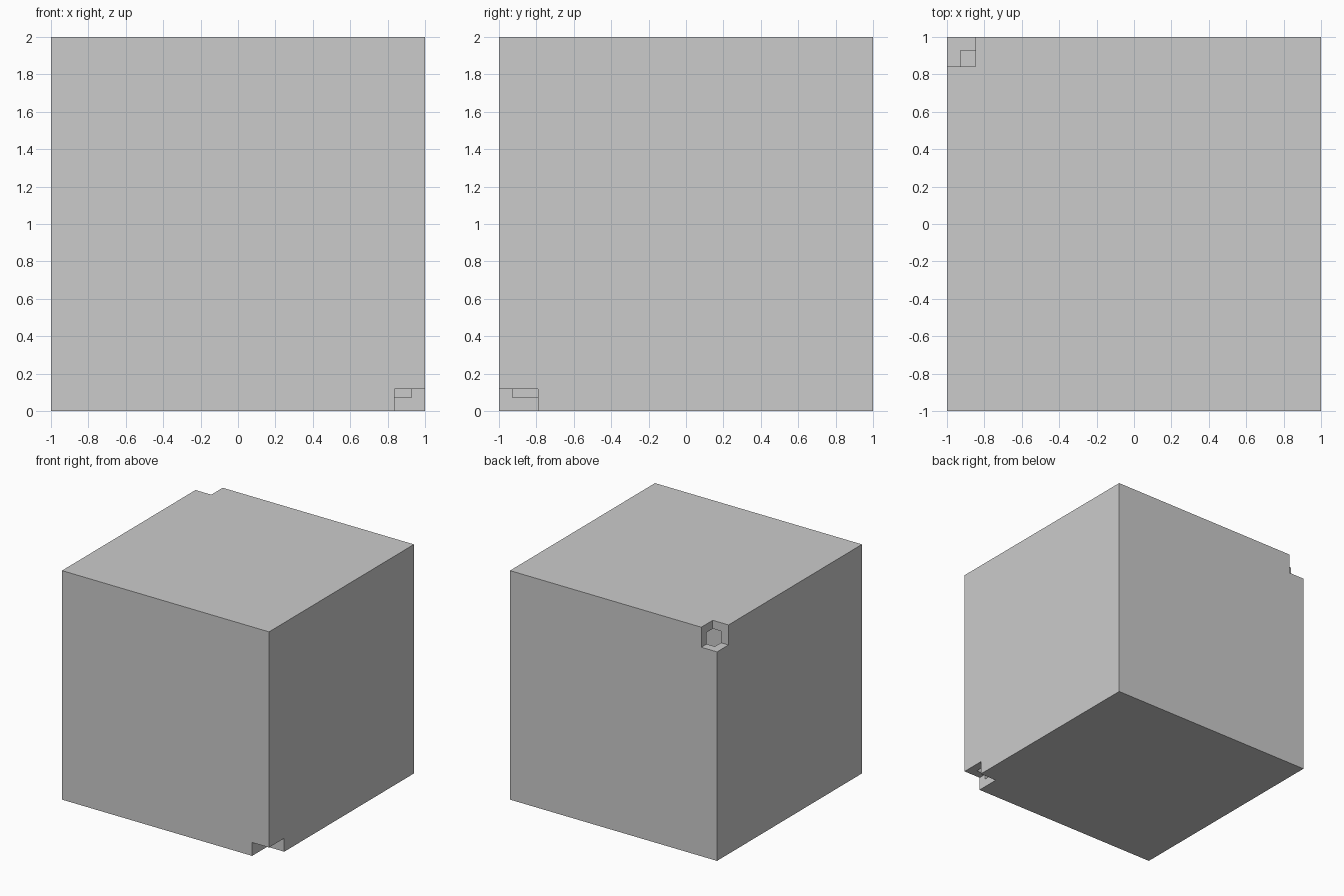
import bpy
from mathutils import Vector

if "Cube" in bpy.data.objects:
    bpy.data.objects.remove(bpy.data.objects["Cube"])

WALL = 0.073


def box(name, lo, hi):
    lo, hi = Vector(lo), Vector(hi)
    bpy.ops.mesh.primitive_cube_add(size=1, location=(lo + hi) / 2)
    ob = bpy.context.object
    ob.name = name
    ob.scale = hi - lo
    bpy.ops.object.transform_apply(location=True, rotation=False, scale=True)
    return ob


# Outer cube
shell = box("hollow_cube", (-1, -1, 0), (1, 1, 2))

# Inner cavity and the two opposite corner notches that open into it
cutters = [
    box("cavity_cutter", (-1 + WALL, -1 + WALL, WALL), (1 - WALL, 1 - WALL, 2 - WALL)),
    box("top_notch_cutter", (-1.1, 0.842, 1.825), (-0.848, 1.1, 2.1)),
    box("bottom_notch_cutter", (0.837, -1.1, -0.1), (1.1, -0.79, 0.117)),
]

bpy.context.view_layer.objects.active = shell
for cutter in cutters:
    mod = shell.modifiers.new(cutter.name, 'BOOLEAN')
    mod.operation = 'DIFFERENCE'
    mod.solver = 'EXACT'
    mod.object = cutter
    bpy.ops.object.modifier_apply(modifier=mod.name)

# Cutters are no longer needed
for cutter in cutters:
    bpy.data.objects.remove(cutter, do_unlink=True)
